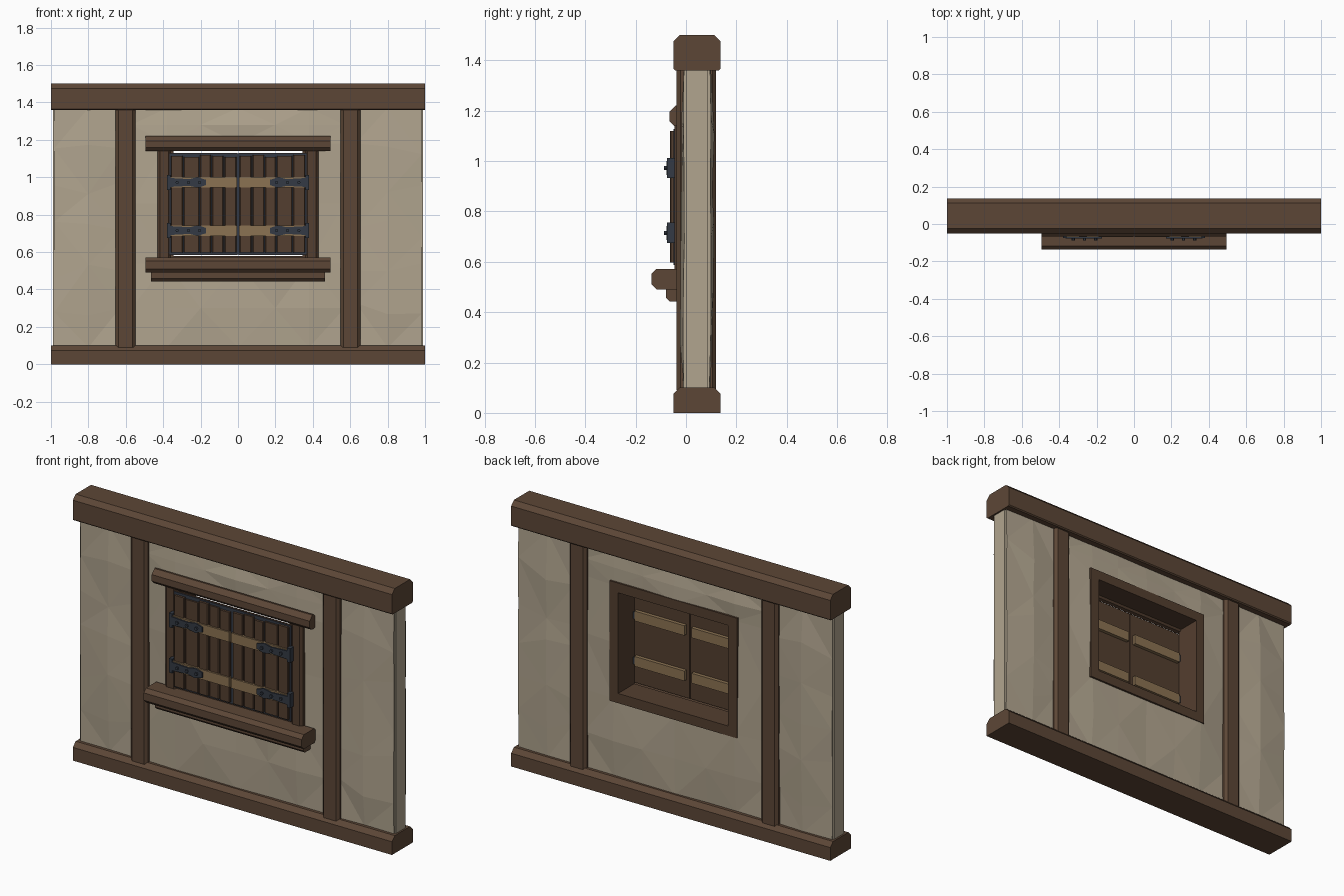
import bpy, bmesh, math, random
from mathutils import Vector

if "Cube" in bpy.data.objects:
    bpy.data.objects.remove(bpy.data.objects["Cube"])

random.seed(4)

def material(name, rgb):
    m = bpy.data.materials.new(name)
    m.diffuse_color = (*rgb, 1)
    m.use_nodes = True
    m.node_tree.nodes["Principled BSDF"].inputs["Base Color"].default_value = m.diffuse_color
    return m

WOOD = material("brown timber", (0.108, 0.062, 0.037))
DARK = material("dark timber", (0.088, 0.049, 0.029))
PLASTER = material("plaster", (0.44, 0.375, 0.275))
PALE = material("pale batten wood", (0.26, 0.17, 0.085))
IRON = material("blue grey iron", (0.034, 0.042, 0.058))

def finish(name, bm, mat):
    bmesh.ops.recalc_face_normals(bm, faces=bm.faces)
    me = bpy.data.meshes.new(name)
    bm.to_mesh(me)
    bm.free()
    me.materials.append(mat)
    ob = bpy.data.objects.new(name, me)
    bpy.context.collection.objects.link(ob)
    return ob

def prism(name, profile, axis, a, b, mat):
    """Extrude a 2D profile along an axis; the profile uses the other two axes in order."""
    def at(p, t):
        v = list(p)
        v.insert("xyz".index(axis), t)
        return v
    bm = bmesh.new()
    lo = [bm.verts.new(at(p, a)) for p in profile]
    hi = [bm.verts.new(at(p, b)) for p in profile]
    bm.faces.new(lo)
    bm.faces.new(hi)
    n = len(profile)
    for i in range(n):
        bm.faces.new((lo[i], lo[(i + 1) % n], hi[(i + 1) % n], hi[i]))
    return finish(name, bm, mat)

def rect(u0, u1, v0, v1, low=0.0, high=0.0):
    """Rectangle with chamfered lower and upper corners."""
    pts = [(u0, v0 + low), (u0 + low, v0), (u1 - low, v0), (u1, v0 + low),
           (u1, v1 - high), (u1 - high, v1), (u0 + high, v1), (u0, v1 - high)]
    return list(dict.fromkeys(pts))

def box(name, x0, x1, y0, y1, z0, z1, mat):
    return prism(name, rect(x0, x1, y0, y1), "z", z0, z1, mat)

# Horizontal beams
prism("top_beam", rect(-0.05, 0.137, 1.36, 1.5, 0.006, 0.025), "x", -1, 1, WOOD)
prism("bottom_beam", rect(-0.05, 0.137, 0, 0.1, 0, 0.025), "x", -1, 1, WOOD)

# Upright posts showing on both sides
for s in (-1, 1):
    c = 0.601 * s
    prism("post", rect(c - 0.053, c + 0.053, -0.037, 0.12, 0.015, 0.015), "z", 0.09, 1.37, WOOD)

# Plaster core around the window opening
for s in (-1, 1):
    a, b = sorted((0.36 * s, 0.99 * s))
    box("wall_core_side", a, b, 0, 0.086, 0.08, 1.38, PLASTER)
box("wall_core_below", -0.36, 0.36, 0, 0.086, 0.08, 0.55, PLASTER)
box("wall_core_above", -0.36, 0.36, 0, 0.086, 1.16, 1.38, PLASTER)

# Faceted plaster skins
def skin(name, xs, zs, base, out, hole=None):
    bm = bmesh.new()
    grid = {}
    for i, x in enumerate(xs):
        for j, z in enumerate(zs):
            edge = i in (0, len(xs) - 1) or j in (0, len(zs) - 1)
            d = random.uniform(0.006, 0.014) if edge else random.uniform(0.016, 0.028)
            jz = 0 if j in (0, len(zs) - 1) or hole else random.uniform(-0.05, 0.05)
            grid[i, j] = bm.verts.new((x, base + out * d, z + jz))
    for i in range(len(xs) - 1):
        for j in range(len(zs) - 1):
            if hole and hole(0.5 * (xs[i] + xs[i + 1]), 0.5 * (zs[j] + zs[j + 1])):
                continue
            a, b, c, d = grid[i, j], grid[i + 1, j], grid[i + 1, j + 1], grid[i, j + 1]
            tris = ((a, b, c), (a, c, d)) if (i + j) % 2 else ((a, b, d), (b, c, d))
            for t in tris:
                bm.faces.new(t)
    # thin skirt back to the core
    rim = [e for e in bm.edges if e.is_boundary]
    ext = bmesh.ops.extrude_edge_only(bm, edges=rim)
    for v in ext["geom"]:
        if isinstance(v, bmesh.types.BMVert):
            v.co.y = base
    ob = finish(name, bm, PLASTER)
    # make the outer faces point away from the wall
    if sum(p.normal.y * p.area for p in ob.data.polygons) * out < 0:
        ob.data.flip_normals()

def in_window(x, z):
    return abs(x) < 0.38 and 0.54 < z < 1.18

for side, base, out in (("front", 0.0, -1), ("back", 0.086, 1)):
    rows = [0.09, 0.29, 0.50, 0.72, 0.93, 1.15, 1.37]
    skin(side + "_plaster_left", [-0.983, -0.80, -0.63], rows, base, out)
    skin(side + "_plaster_right", [0.63, 0.80, 0.983], rows, base, out)
    skin(side + "_plaster_middle", [-0.57, -0.38, -0.2, 0, 0.2, 0.38, 0.57],
         [0.09, 0.3, 0.54, 0.86, 1.18, 1.28, 1.37], base, out, in_window)

# Window lining, visible as a frame on the back
for s in (-1, 1):
    a, b = sorted((0.345 * s, 0.40 * s))
    box("lining_side", a, b, -0.03, 0.115, 0.525, 1.205, DARK)
    a, b = sorted((0.36 * s, 0.43 * s))
    prism("front_frame_side", rect(a, b, -0.045, -0.005, 0.012, 0), "z", 0.55, 1.16, DARK)
box("lining_top", -0.345, 0.345, -0.03, 0.115, 1.15, 1.205, DARK)
box("lining_bottom", -0.345, 0.345, -0.03, 0.115, 0.525, 0.58, DARK)

# Header, sill and the strip under the sill
prism("window_header", rect(-0.066, -0.005, 1.14, 1.22, 0.018, 0.025), "x", -0.495, 0.495, WOOD)
prism("window_sill", rect(-0.137, -0.005, 0.49, 0.572, 0.02, 0.02), "x", -0.495, 0.495, WOOD)
prism("sill_support", rect(-0.08, -0.005, 0.443, 0.492, 0.015, 0), "x", -0.465, 0.465, WOOD)

# Shutters: backing board, dark gap plate, planks, battens and hinges
plank_edges = [0.006, 0.075, 0.142, 0.205, 0.292, 0.362]
levels = (0.715, 0.972)
for s in (-1, 1):
    def span(a, b):
        return sorted((a * s, b * s))
    box("shutter_board", *span(0.002, 0.368), -0.046, -0.036, 0.585, 1.13, DARK)
    box("shutter_gap_plate", *span(0.0, 0.366), -0.05, -0.046, 0.587, 1.128, IRON)
    for k, (a, b) in enumerate(zip(plank_edges, plank_edges[1:])):
        top = 1.12 - 0.006 * ((k * 2 + s) % 3)
        prism("shutter_plank", rect(*span(a + 0.003, b - 0.003),
              -0.063 + 0.003 * (k % 2), -0.048, 0.004, 0), "z", 0.598, top, DARK)
    for z in levels:
        box("front_batten", *span(0.006, 0.36), -0.07, -0.055, z - 0.028, z + 0.028, PALE)
        box("back_batten", *span(0.022, 0.335), -0.038, -0.016, z - 0.028, z + 0.028, PALE)
        # hinge strap with a flared end
        strap = [(0.365, 0.024), (0.26, 0.018), (0.215, 0.028), (0.17, 0.014)]
        outline = [(x * s, z + h) for x, h in strap] + [(x * s, z - h) for x, h in reversed(strap)]
        prism("hinge_strap", outline, "y", -0.078, -0.066, IRON)
        box("hinge_barrel", *span(0.36, 0.38), -0.076, -0.03, z - 0.04, z + 0.04, IRON)
        box("hinge_pin_plate", *span(0.335, 0.347), -0.036, -0.02, z - 0.02, z + 0.02, IRON)
        for x in (0.205, 0.265, 0.325):
            bolt = [(x * s + 0.009 * math.cos(t * math.pi / 3), z + 0.009 * math.sin(t * math.pi / 3))
                    for t in range(6)]
            prism("hinge_bolt", bolt, "y", -0.087, -0.075, IRON)
